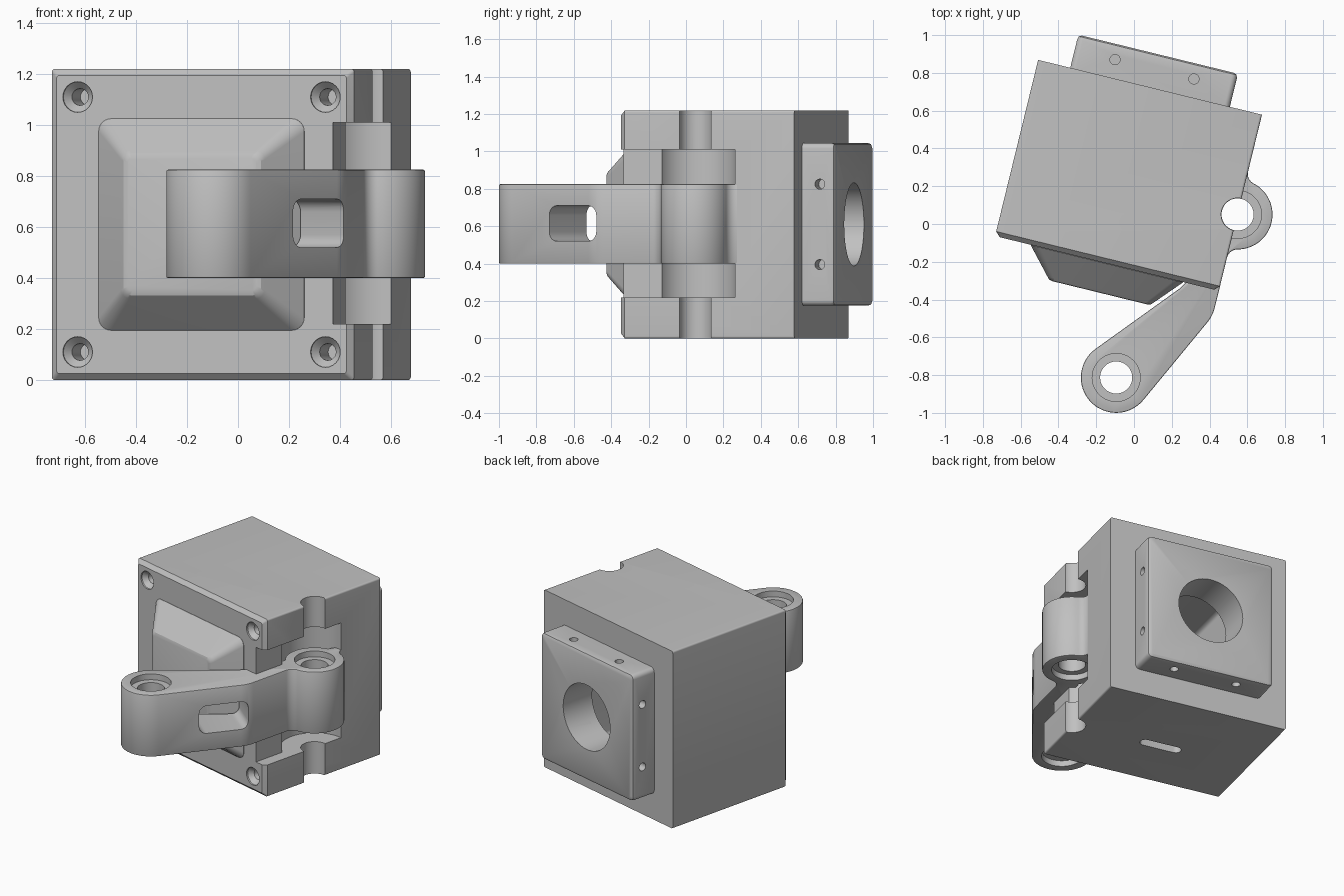
import bpy, bmesh
from math import radians, cos, sin, pi, atan2
from mathutils import Matrix, Vector

cube = bpy.data.objects.get("Cube")
if cube:
    bpy.data.objects.remove(cube)

grey = bpy.data.materials.new("plain_grey")
grey.use_nodes = True
colour = (0.53, 0.53, 0.53, 1)
grey.diffuse_color = colour
grey.node_tree.nodes["Principled BSDF"].inputs["Base Color"].default_value = colour

# Housing frame (turned about z), and its front-facing frame with depth towards the viewer
T, R = Matrix.Translation, Matrix.Rotation
BODY = T((-0.029, 0.2575, 0)) @ R(radians(-13.75), 4, 'Z')
FRONT = BODY @ T((0, 0, 0.61)) @ R(radians(90), 4, 'X')
PIN = Vector((0.61, -0.064, 0))
TIP = Vector((0.191, -1.055, 0))


def arc(c, r, start, end, n=16):
    angles = [radians(start + (end - start) * i / n) for i in range(n + 1)]
    return [(c[0] + r * cos(a), c[1] + r * sin(a)) for a in angles]


def circle(r, n=48):
    return arc((0, 0), r, 0, 360 - 360 / n, n - 1)


def rounded(w, h, r):
    pts = []
    for k, (sx, sy) in enumerate([(1, 1), (-1, 1), (-1, -1), (1, -1)]):
        pts += arc((sx * (w / 2 - r), sy * (h / 2 - r)), r, k * 90, k * 90 + 90, 6)
    return pts


def loft(name, rings, matrix):
    """Skin a stack of (profile, height) rings and cap both ends."""
    bm = bmesh.new()
    loops = [[bm.verts.new((x, y, z)) for x, y in pts] for pts, z in rings]
    n = len(loops[0])
    for a, b in zip(loops, loops[1:]):
        for i in range(n):
            j = (i + 1) % n
            bm.faces.new((a[i], a[j], b[j], b[i]))
    bm.faces.new(loops[0][::-1])
    bm.faces.new(loops[-1])
    bm.transform(matrix)
    bmesh.ops.recalc_face_normals(bm, faces=bm.faces)
    mesh = bpy.data.meshes.new(name)
    bm.to_mesh(mesh)
    bm.free()
    obj = bpy.data.objects.new(name, mesh)
    bpy.context.collection.objects.link(obj)
    mesh.materials.append(grey)
    return obj


def cutter(rings, matrix):
    obj = loft("cutter", rings, matrix)
    obj.hide_render = True
    return obj


def finish(obj, cutters, bevel=0):
    bpy.ops.object.select_all(action='DESELECT')
    bpy.context.view_layer.objects.active = obj
    obj.select_set(True)
    if bevel:
        mod = obj.modifiers.new("bevel", 'BEVEL')
        mod.width, mod.segments = bevel, 2
        mod.limit_method, mod.angle_limit = 'ANGLE', radians(50)
        bpy.ops.object.modifier_apply(modifier=mod.name)
    for c in cutters:
        mod = obj.modifiers.new("cut", 'BOOLEAN')
        mod.operation, mod.solver, mod.object = 'DIFFERENCE', 'EXACT', c
        bpy.ops.object.modifier_apply(modifier=mod.name)
    bpy.ops.object.shade_smooth_by_angle(angle=radians(28))


# Inside of the housing and the round rear opening
cavity = cutter([(rounded(0.72, 0.8, 0.03), -0.42), (rounded(0.72, 0.8, 0.03), 0.42),
                 (rounded(0.64, 0.66, 0.03), 0.46), (rounded(0.4, 0.4, 0.03), 0.59)], FRONT)
rear_hole = cutter([(circle(0.222), -0.8), (circle(0.222), -0.3)], FRONT)

# Housing cuts: hinge pocket, pin groove, drain slot, screw holes
hinge_cuts = [
    cutter([(rounded(0.3, 0.6, 0.005), 0.22), (rounded(0.3, 0.6, 0.005), 1.01)],
           BODY @ T((0.68, -0.364, 0))),
    cutter([(circle(0.218), 0.22), (circle(0.218), 1.01)], BODY @ T(PIN)),
    cutter([(circle(0.087), -0.1), (circle(0.087), 1.4)], BODY @ T(PIN)),
    cutter([(rounded(0.28, 0.07, 0.034), -0.1), (rounded(0.28, 0.07, 0.034), 0.3)],
           BODY @ T((0, -0.05, 0))),
]
screw_cuts = [
    cutter([(circle(0.033, 24), 0.3), (circle(0.033, 24), 0.44),
            (circle(0.06, 24), 0.47), (circle(0.06, 24), 0.55)], FRONT @ T((sx, sz, 0)))
    for sx in (-0.5, 0.5) for sz in (-0.5, 0.5)]

housing = loft("housing", [(rounded(1.22, 1.22, 0.012), -0.48),
                           (rounded(1.22, 1.22, 0.012), 0.455),
                           (rounded(1.17, 1.17, 0.012), 0.48)], FRONT)
finish(housing, [cavity, rear_hole] + hinge_cuts + screw_cuts)

# Raised front cover
cover = loft("raised_cover", [(rounded(0.83, 0.83, 0.05), 0.47),
                              (rounded(0.83, 0.83, 0.05), 0.482),
                              (rounded(0.58, 0.58, 0.035), 0.622),
                              (rounded(0.555, 0.555, 0.03), 0.635),
                              (rounded(0.52, 0.52, 0.02), 0.64)], FRONT)
finish(cover, [cavity])

# Rear flange with two small holes in each side
side_holes = [
    cutter([(circle(0.027, 24), 0), (circle(0.027, 24), 0.2)],
           FRONT @ R(k * pi / 2, 4, 'Z') @ T((s, 0.35, -0.578)) @ R(-pi / 2, 4, 'X'))
    for k in range(4) for s in (-0.215, 0.215)]
flange = loft("rear_flange", [(rounded(0.83, 0.83, 0.02), -0.66),
                              (rounded(0.86, 0.86, 0.025), -0.652),
                              (rounded(0.87, 0.87, 0.03), -0.635),
                              (rounded(0.87, 0.87, 0.03), -0.47)], FRONT)
finish(flange, [rear_hole] + side_holes)

# Swing arm outline: tip, elbow, filleted hinge knuckle
f, dv = 0.057, 0.235
t = 180 - atan2(dv, f) * 180 / pi
outline = (arc(TIP, 0.187, 140, 334, 32) + arc((0.41, -0.571), 0.2, -26, 0)
           + arc((PIN.x + f, PIN.y - dv), f, 180, t, 10)
           + arc(PIN, 0.185, t - 180, 180 - t, 28)[1:-1]
           + arc((PIN.x + f, PIN.y + dv), f, -t, -180, 10)
           + [(0.56, 0.165)] + arc(PIN, 0.185, 112, 230)
           + [(0.47, -0.41), (0.41, -0.512)])
arm = loft("swing_arm", [(outline, 0.4), (outline, 0.825)], BODY)

# Stepped pin bores and the oblong window through the arm
bore = [(circle(0.127), 0.3), (circle(0.127), 0.44), (circle(0.085), 0.44),
        (circle(0.085), 0.785), (circle(0.127), 0.785), (circle(0.127), 0.9)]
window = rounded(0.32, 0.19, 0.05)
arm_cuts = [cutter(bore, BODY @ T(p)) for p in (PIN, TIP)]
arm_cuts.append(cutter([(window, -0.4), (window, 0.4)],
                       BODY @ T((0.539, -0.756, 0.615)) @ R(radians(64), 4, 'Z')
                       @ R(radians(90), 4, 'X')))
finish(arm, arm_cuts, 0.01)

# Remove the used cutters
for c in [cavity, rear_hole] + hinge_cuts + screw_cuts + side_holes + arm_cuts:
    bpy.data.objects.remove(c)
